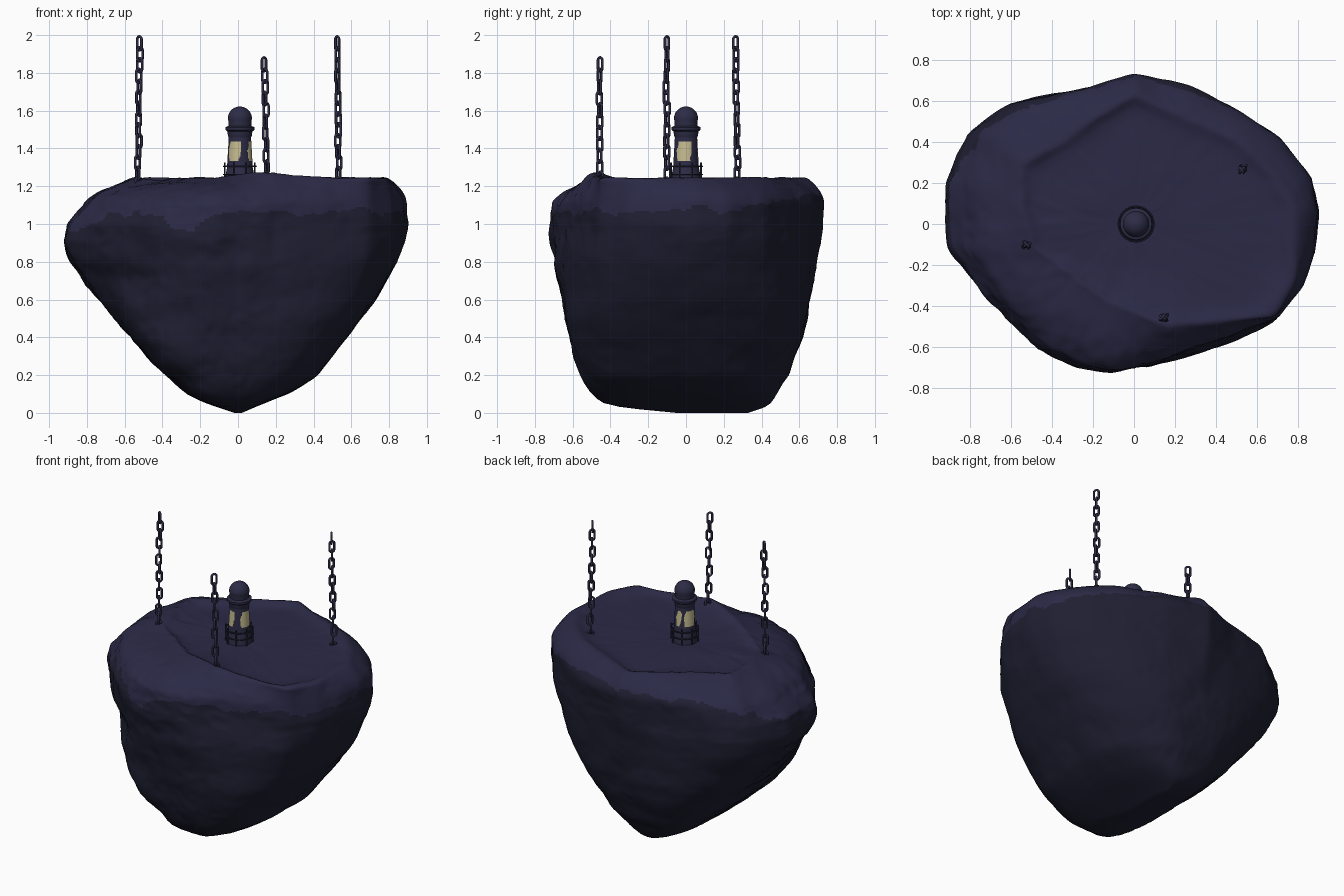
import bpy, bmesh, math, random
from mathutils import Vector, Matrix, noise

random.seed(4)
cube = bpy.data.objects.get("Cube")
if cube:
    bpy.data.objects.remove(cube)


def material(name, rgb):
    m = bpy.data.materials.new(name)
    m.use_nodes = True
    m.diffuse_color = (*rgb, 1)
    m.node_tree.nodes["Principled BSDF"].inputs["Base Color"].default_value = (*rgb, 1)
    return m


STONE = material("dark stone", (0.0135, 0.0135, 0.032))
TOP = material("violet top ground", (0.0235, 0.0225, 0.061))
METAL = material("dark violet metal", (0.026, 0.025, 0.061))
GLOW = material("pale yellow glass", (0.56, 0.50, 0.28))


def finish(name, bm, mats, angle=40):
    bmesh.ops.recalc_face_normals(bm, faces=bm.faces)
    mesh = bpy.data.meshes.new(name)
    bm.to_mesh(mesh)
    bm.free()
    for m in mats:
        mesh.materials.append(m)
    ob = bpy.data.objects.new(name, mesh)
    bpy.context.collection.objects.link(ob)
    bpy.ops.object.select_all(action='DESELECT')
    ob.select_set(True)
    bpy.context.view_layer.objects.active = ob
    bpy.ops.object.shade_smooth_by_angle(angle=math.radians(angle))
    return ob


def clamp(t):
    return max(0, min(1, t))


def loft(bm, rings, closed=False):
    """Skin a list of equally long vertex rings."""
    pairs = list(zip(rings, rings[1:])) + ([(rings[-1], rings[0])] if closed else [])
    for a, b in pairs:
        for i in range(len(a)):
            j = (i + 1) % len(a)
            bm.faces.new((a[i], a[j], b[j], b[i]))


def cap(bm, ring, point):
    c = bm.verts.new(point)
    for i in range(len(ring)):
        bm.faces.new((ring[i], ring[(i + 1) % len(ring)], c))


# ---- floating rock: widest outline, plateau outline and height sections
OUTER = [(.91, .05), (.87, .22), (.72, .42), (.52, .55), (.3, .66), (0, .73), (-.25, .66),
         (-.6, .59), (-.8, .45), (-.91, .2), (-.9, -.12), (-.8, -.25), (-.7, -.39), (-.45, -.61),
         (-.28, -.7), (-.12, -.72), (.1, -.68), (.4, -.57), (.7, -.46), (.82, -.31), (.88, -.15)]
PLATEAU = [(.79, .08), (.7, .25), (.52, .42), (.2, .56), (0, .65), (-.22, .52), (-.35, .42),
           (-.57, .3), (-.57, .08), (-.5, -.12), (-.15, -.38), (.16, -.51), (.69, -.455),
           (.79, -.27)]
SECTIONS = [(0, -.02, .02, -.05, .33), (.03, -.11, .09, -.36, .42), (.05, -.17, .14, -.45, .45),
            (.1, -.27, .27, -.5, .48), (.2, -.39, .42, -.56, .54), (.4, -.57, .58, -.62, .62),
            (.6, -.74, .73, -.66, .66), (.8, -.89, .84, -.71, .69), (.9, -.915, .88, -.72, .71),
            (1.0, -.9, .91, -.725, .72), (1.1, -.82, .9, -.715, .73), (1.3, -.75, .89, -.7, .73)]
# (exponent, fade top, fade span) of the squarer lower corners, keyed by (x positive, y positive)
SQUARENESS = {(False, False): (4, .72, .35), (False, True): (3, 1, .5),
              (True, False): (3, 1, .5), (True, True): (2.4, 1, .5)}
N = 200


def polar(points, a):
    """Point where a ray at angle a meets the closed outline."""
    d = Vector((math.cos(a), math.sin(a)))
    for p, q in zip(points, points[1:] + points[:1]):
        p, q = Vector(p), Vector(q)
        e = q - p
        den = d.x * e.y - d.y * e.x
        if abs(den) > 1e-9:
            t = (p.x * e.y - p.y * e.x) / den
            s = (p.x * d.y - p.y * d.x) / den
            if t > 0 and -1e-6 <= s <= 1 + 1e-6:
                return d * t


angles = [math.tau * i / N for i in range(N)]
outer = [polar(OUTER, a) for a in angles]
plateau = [polar(PLATEAU, a) for a in angles]


def section(z):
    for lo, hi in zip(SECTIONS, SECTIONS[1:]):
        if z <= hi[0]:
            t = (z - lo[0]) / (hi[0] - lo[0])
            x0, x1, y0, y1 = (a + (b - a) * t for a, b in zip(lo[1:], hi[1:]))
            break
    f = max(0, (z - 1.1) / .14) ** 2
    ring = []
    for o, p in zip(outer, plateau):
        u = Vector((o.x / .91, o.y / .725))
        n, fade_top, span = SQUARENESS[u.x > 0, u.y > 0]
        square = clamp((fade_top - z) / span)
        u = u.lerp(u / (abs(u.x) ** n + abs(u.y) ** n) ** (1 / n), square)
        v = Vector((u.x * (x1 if u.x > 0 else -x0), u.y * (y1 if u.y > 0 else -y0)))
        ring.append(v.lerp(p, f))
    return ring


bm = bmesh.new()
heights = [0, .01, .02, .03, .05, .075] + [.1 + .02 * i for i in range(41)]
heights += [.91 + .01 * i for i in range(34)]
rings = [[bm.verts.new((p.x, p.y, z)) for p in section(z)] for z in heights]
for k, z in ((.97, 1.247), (.94, 1.242), (.91, 1.23), (.87, 1.222), (.8, 1.22), (.7, 1.22),
             (.6, 1.22), (.5, 1.22), (.4, 1.22), (.3, 1.22), (.2, 1.22), (.1, 1.22)):
    rings.append([bm.verts.new((p.x * k, p.y * k, z)) for p in plateau])
loft(bm, rings)
cap(bm, rings[0], (0, .15, 0))
cap(bm, rings[-1], (0, 0, 1.22))
for _ in range(2):
    bmesh.ops.smooth_vert(bm, verts=[v for v in bm.verts if v.co.z > .01], factor=.4,
                          use_axis_x=True, use_axis_y=True, use_axis_z=True)
bmesh.ops.recalc_face_normals(bm, faces=bm.faces)
bm.normal_update()
# strata and lumps, stronger on the broken front right flank, and a raised front lip
for v in bm.verts:
    c = v.co
    rough = .8 + .7 * clamp((-c.x - c.y) * 1.5)
    strata = noise.noise((c.x * 3, c.y * 3, c.z * 9)) * .008
    lumps = noise.noise(c * 6 + Vector((3, 1, 7))) * .008
    fine = .002 - abs(noise.noise(c * 13)) * .008
    c += v.normal * (strata + lumps + fine) * rough * min(1, c.z * 6)
    if c.z > 1.15:
        c.z += .022 * math.exp(-((c.x - .12) ** 2 + (c.y + .49) ** 2 * 3) / .05)
# pale ground spills over the rim down to a wavy border, higher at the back
for f in bm.faces:
    c = f.calc_center_median()
    border = 1.06 + .04 * noise.noise((c.x * 4, c.y * 4, 2)) + .03 * noise.noise((c.x * 14, c.y * 14, 5))
    border += .09 * clamp(c.y * 1.5) - .2 * max(0, -c.x - .5)
    if c.y < 0:
        border -= .09 * math.exp(-((c.x + .26) / .13) ** 2)
    f.material_index = int(c.z > border)
finish("floating_rock", bm, [STONE, TOP], 60)


# ---- lighthouse
CX, CY = .01, 0


def lathe(name, profile, mats, n=48, rule=None, angle=35):
    bm = bmesh.new()
    rs = [[bm.verts.new((CX + r * math.cos(math.tau * i / n), CY + r * math.sin(math.tau * i / n), z))
           for i in range(n)] for r, z in profile]
    loft(bm, rs)
    cap(bm, rs[0], (CX, CY, profile[0][1]))
    cap(bm, rs[-1], (CX, CY, profile[-1][1]))
    if rule:
        for f in bm.faces:
            c = f.calc_center_median()
            f.material_index = int(rule(math.degrees(math.atan2(c.y - CY, c.x - CX)) % 360, c.z))
    return finish(name, bm, mats, angle)


PANES = [(68, 107), (118, 195), (203, 276), (308, 390)]


def is_glass(a, z):
    """Slanted panes with chipped corners."""
    a += (1.39 - z) * 90
    chip = 12 * abs(z - 1.39) / .05
    return 1.338 < z < 1.44 and any(lo + chip < a + k < hi - chip * .5
                                    for lo, hi in PANES for k in (0, 360))


lathe("lighthouse_tower", [(.082, 1.19), (.076, 1.26), (.07, 1.29)] +
      [(.068 - .009 * i / 14, 1.3 + .0115 * i) for i in range(15)], [METAL, GLOW], 90, is_glass)
lathe("lighthouse_gallery", [(.056, 1.45), (.064, 1.47), (.066, 1.49), (.077, 1.498), (.077, 1.512),
                             (.06, 1.52)], [METAL])
lathe("lighthouse_dome", [(.061, 1.515), (.061, 1.545)] +
      [(.064 * math.cos(t * .15), 1.558 + .064 * math.sin(t * .15)) for t in range(11)], [METAL])


# ---- rings and chain links share one swept tube
def tube(bm, path, radius, sides=6):
    """Closed tube around a planar loop of (point, outward, across)."""
    rs = []
    for p, out, across in path:
        rs.append([bm.verts.new(p + radius * (out * math.cos(math.tau * k / sides)
                                              + across * math.sin(math.tau * k / sides)))
                   for k in range(sides)])
    loft(bm, rs, closed=True)


UP = Vector((0, 0, 1))
bm = bmesh.new()
for z in (1.305, 1.262):
    dirs = [Vector((math.cos(a), math.sin(a), 0)) for a in angles[::5]]
    tube(bm, [(Vector((CX, CY, z)) + d * .086, d, UP) for d in dirs], .004)
for i in range(8):
    a = math.tau * (i + .5) / 8
    bmesh.ops.create_cone(bm, cap_ends=True, segments=6, radius1=.005, radius2=.005, depth=.13,
                          matrix=Matrix.Translation((CX + .086 * math.cos(a), CY + .086 * math.sin(a), 1.26)))
finish("lighthouse_railing", bm, [METAL])


def chain(name, base, top, pitch=.058):
    bm = bmesh.new()
    base, top = Vector(base), Vector(top)
    count = round((top.z - base.z) / pitch)
    for i in range(count):
        center = base.lerp(top, (i + .5) / count)
        center += Vector((random.uniform(-.004, .004), random.uniform(-.004, .004), 0))
        turn = math.radians(40 + 90 * (i % 2) + random.uniform(-15, 15))
        side = Vector((math.cos(turn), math.sin(turn), 0))
        path = []
        for k in range(16):
            a = math.tau * (k + .5) / 16
            out = side * math.cos(a) + UP * math.sin(a)
            stretch = UP * math.copysign(.021, math.sin(a))
            path.append((center + out * .0155 + stretch, out, side.cross(UP)))
        tube(bm, path, .0075)
    finish(name, bm, [METAL], 70)


chain("left_chain", (.535, .275, 1.18), (.522, .262, 1.985))
chain("right_chain", (-.53, -.1, 1.18), (-.52, -.105, 1.985))
chain("front_chain", (.152, -.455, 1.21), (.14, -.455, 1.875))
